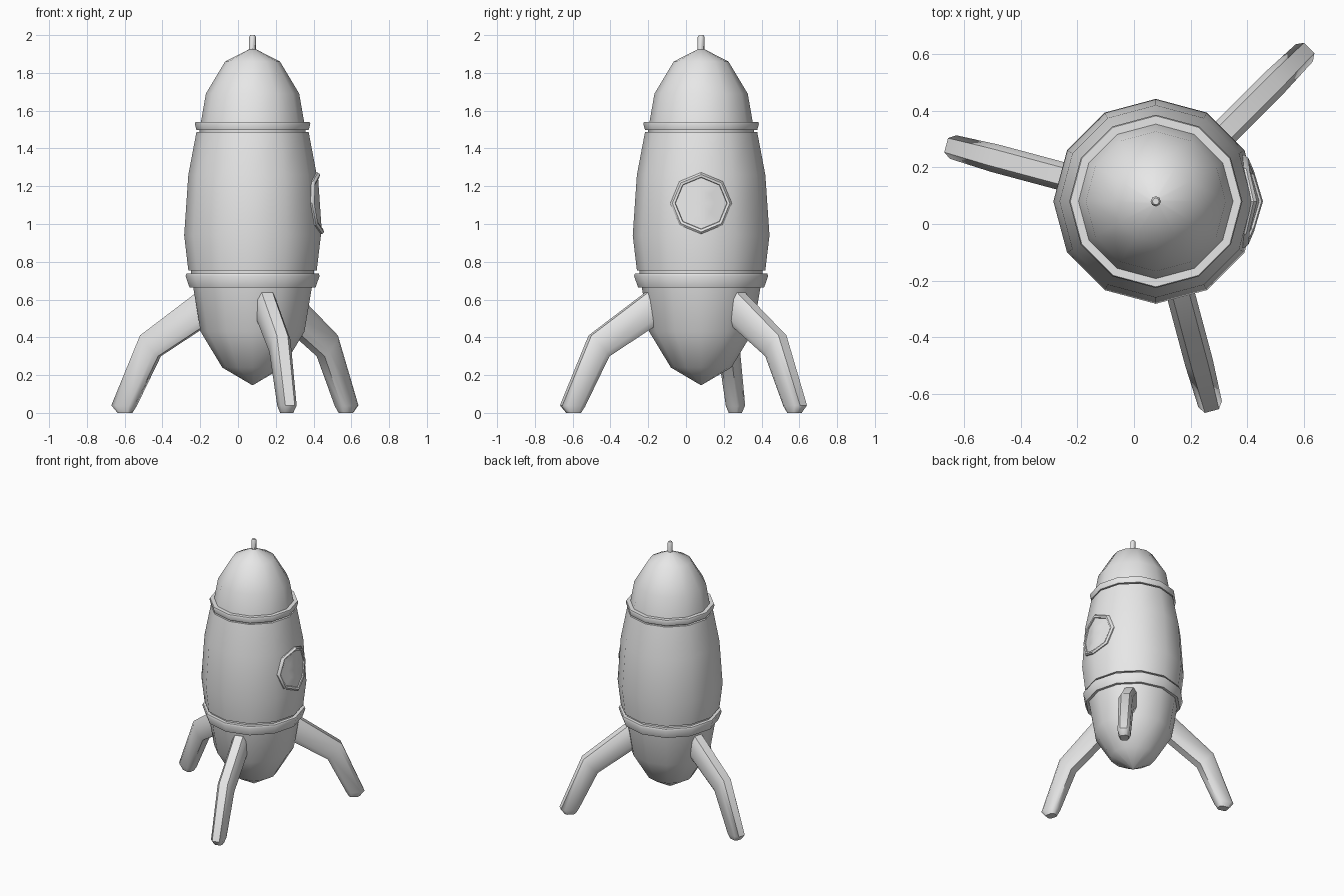
import bpy
import bmesh
from math import sin, cos, tan, pi, radians

cube = bpy.data.objects.get("Cube")
if cube:
    bpy.data.objects.remove(cube, do_unlink=True)

AXIS_X, AXIS_Y = 0.077, 0.08   # the hull axis is off centre
SIDES = 12

grey = bpy.data.materials.new("light grey")
grey.use_nodes = True
colour = (0.8, 0.8, 0.8, 1)
grey.diffuse_color = colour
grey.node_tree.nodes["Principled BSDF"].inputs["Base Color"].default_value = colour


def loft(name, rows, closed=False, caps=True, angle=40):
    """Skin a list of equally long point loops into one object."""
    bm = bmesh.new()
    loops = [[bm.verts.new(p) for p in row] for row in rows]
    pairs = list(zip(loops, loops[1:]))
    if closed:
        pairs.append((loops[-1], loops[0]))
    n = len(rows[0])
    for low, high in pairs:
        for i in range(n):
            j = (i + 1) % n
            bm.faces.new((low[i], low[j], high[j], high[i]))
    if caps and not closed:
        bm.faces.new(loops[0][::-1])
        bm.faces.new(loops[-1])
    bmesh.ops.remove_doubles(bm, verts=bm.verts, dist=0.0005)
    bmesh.ops.recalc_face_normals(bm, faces=bm.faces)
    mesh = bpy.data.meshes.new(name)
    bm.to_mesh(mesh)
    bm.free()
    mesh.materials.append(grey)
    ob = bpy.data.objects.new(name, mesh)
    bpy.context.collection.objects.link(ob)
    bpy.ops.object.select_all(action="DESELECT")
    ob.select_set(True)
    bpy.context.view_layer.objects.active = ob
    bpy.ops.object.shade_smooth_by_angle(angle=radians(angle))
    return ob


def lathe(name, profile, sides=SIDES):
    """Turn a (radius, height) profile round the hull axis."""
    rows = [[(AXIS_X + r * cos(2 * pi * i / sides),
              AXIS_Y + r * sin(2 * pi * i / sides), z)
             for i in range(sides)] for r, z in profile]
    return loft(name, rows)


# Hull sections
HULL = [(0.34, 0.755), (0.362, 0.94), (0.34, 1.26), (0.297, 1.487)]
lathe("tail_cone", [(0.002, 0.147), (0.16, 0.24), (0.275, 0.43), (0.315, 0.67)])
lathe("hull", HULL)
lathe("nose_cone", [(0.275, 1.53), (0.247, 1.69), (0.145, 1.86), (0.018, 1.925)])

# Collars and the recessed joints beside them
lathe("lower_collar", [(0.30, 0.665), (0.334, 0.665), (0.355, 0.725),
                       (0.35, 0.738), (0.30, 0.738)])
lathe("upper_collar", [(0.26, 1.497), (0.297, 1.497), (0.306, 1.53),
                       (0.302, 1.541), (0.26, 1.541)])
lathe("lower_joint", [(0.325, 0.73), (0.325, 0.76)])
lathe("upper_joint", [(0.28, 1.48), (0.28, 1.5)])

# Antenna
lathe("antenna", [(0.018, 1.9), (0.018, 1.99), (0.012, 2.0)], sides=8)


# Legs: outer point, inner point (radius, height) and half width per section
LEG = [((0.20, 0.71), (0.20, 0.497), 0.05),
       ((0.609, 0.41), (0.51, 0.30), 0.05),
       ((0.767, 0.04), (0.642, 0.035), 0.043),
       ((0.735, 0.0), (0.663, 0.0), 0.03)]
CUT = 0.6
OCTAGON = [(1, CUT), (CUT, 1), (-CUT, 1), (-1, CUT),
           (-1, -CUT), (-CUT, -1), (CUT, -1), (1, -CUT)]


def leg(name, degrees):
    c, s = cos(radians(degrees)), sin(radians(degrees))
    rows = []
    for (ro, zo), (ri, zi), half in LEG:
        row = []
        for u, v in OCTAGON:
            r = (ro + ri) / 2 + u * (ro - ri) / 2
            z = (zo + zi) / 2 + u * (zo - zi) / 2
            t = v * half
            row.append((AXIS_X + r * c - t * s, AXIS_Y + r * s + t * c, z))
        rows.append(row)
    loft(name, rows, angle=50)


for label, degrees in (("back_left", 45), ("right", 165), ("front", 285)):
    leg(label + "_leg", degrees)


# Porthole wrapped over the hull edge on the +x side
def hull_radius(z):
    for (r0, z0), (r1, z1) in zip(HULL, HULL[1:]):
        if z <= z1:
            return r0 + (r1 - r0) * (z - z0) / (z1 - z0)
    return HULL[-1][0]


def porthole_row(radius, lift):
    row = []
    for i in range(8):
        y, z = radius * cos(i * pi / 4), 1.11 + radius * sin(i * pi / 4)
        x = hull_radius(z) - abs(y) * tan(pi / SIDES) + lift
        row.append((AXIS_X + x, AXIS_Y + y, z))
    return row


loft("porthole_frame", [porthole_row(r, lift) for r, lift in
     ((0.163, -0.02), (0.163, 0.008), (0.152, 0.018),
      (0.138, 0.014), (0.132, -0.02))], closed=True)
loft("porthole_glass", [porthole_row(r, 0.006) for r in (0.135, 0.07, 0.0)],
     caps=False)
